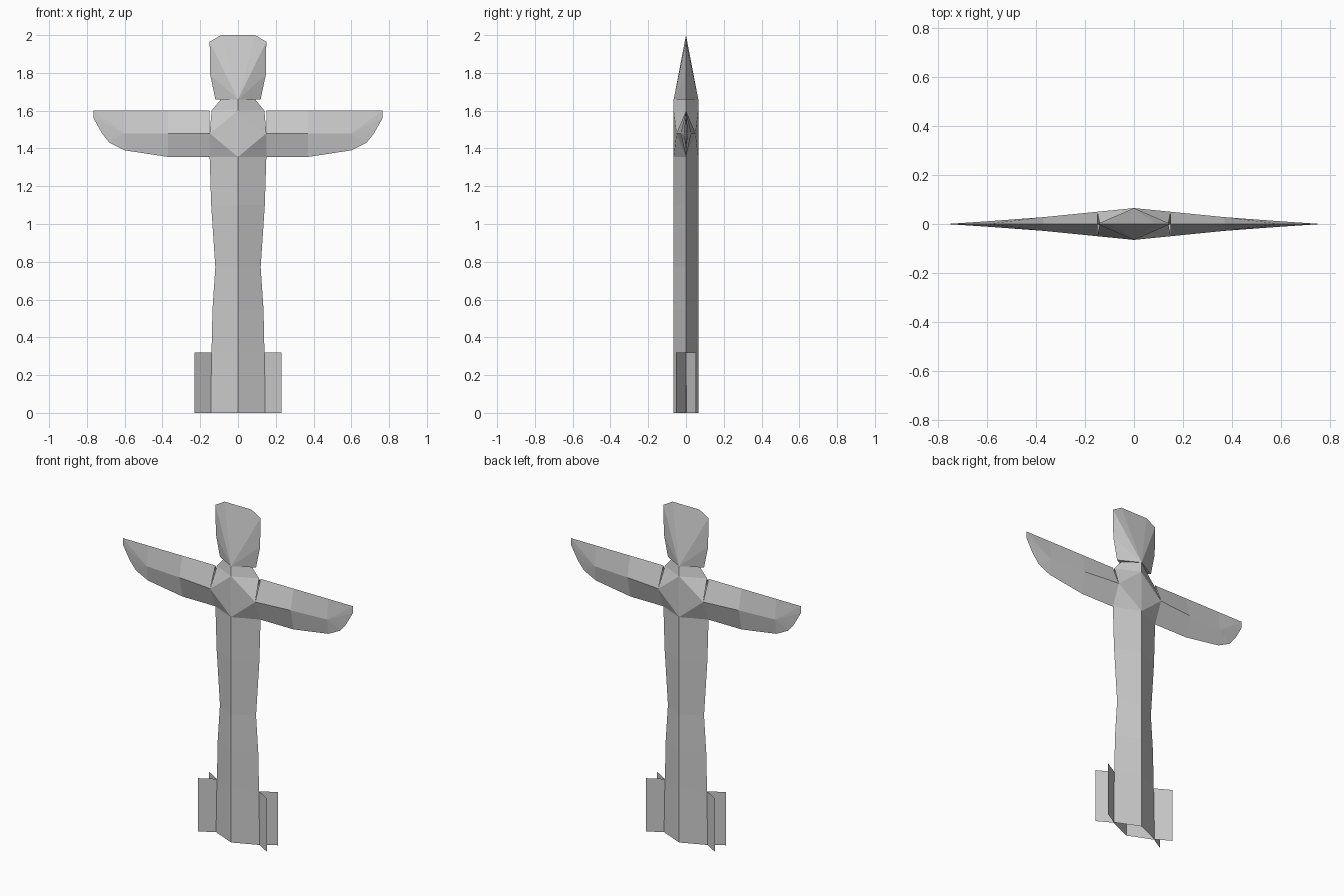
import bpy

if "Cube" in bpy.data.objects:
    bpy.data.objects.remove(bpy.data.objects["Cube"])

D = 0.065  # half depth of the central ridge


def make(name, verts, faces):
    mesh = bpy.data.meshes.new(name)
    mesh.from_pydata(verts, [], faces)
    mesh.update()
    obj = bpy.data.objects.new(name, mesh)
    bpy.context.collection.objects.link(obj)
    return obj


def mirror(obj, x=True, y=True):
    m = obj.modifiers.new("mirror", 'MIRROR')
    m.use_axis = (x, y, False)
    m.merge_threshold = 0.0005
    return obj


# Body: quarter shell between side outline and front ridge, mirrored
outline = [(0.15, 0), (0.14, 0.32), (0.135, 0.55), (0.12, 0.77),
           (0.142, 1.10), (0.15, 1.355), (0.14, 1.60), (0.09, 1.66)]
verts, faces = [], []
for x, z in outline:
    verts += [(x, 0, z), (0, -D, z)]
for i in range(len(outline) - 1):
    a = 2 * i
    if i == 5:  # shoulder panel bulges out to meet the arm ridge
        verts.append((0.15, -0.05, 1.48))
        r = len(verts) - 1
        faces += [(a + 1, a, r), (a + 1, r, a + 3), (r, a + 2, a + 3)]
    else:
        faces.append((a + 1, a, a + 2, a + 3))
mirror(make("body", verts, faces))

# Arms: half-diamond sections running out to a flat rounded tip
sections = [(0.15, 1.355, 0.05), (0.37, 1.355, 0.028), (0.60, 1.39, 0.011)]
verts, faces = [], []
for x, low, depth in sections:
    verts += [(x, 0, low), (x, -depth, 1.48), (x, 0, 1.60)]
for a in (0, 3):
    faces += [(a, a + 3, a + 4, a + 1), (a + 1, a + 4, a + 5, a + 2)]
tip = [(0.60, 1.39), (0.68, 1.43), (0.72, 1.48), (0.765, 1.56), (0.765, 1.60), (0.60, 1.60)]
start = len(verts)
verts += [(x, 0, z) for x, z in tip]
faces += [(7, start + i, start + i + 1) for i in range(len(tip) - 1)]
mirror(make("arms", verts, faces))

# Head: faces fan from the base ridge to a thin upper outline
rim = [(-0.12, 1.66), (-0.147, 1.79), (-0.15, 1.965), (-0.09, 2.0),
       (0.09, 2.0), (0.15, 1.965), (0.147, 1.79), (0.12, 1.66)]
verts = [(0, -D, 1.66)] + [(x, 0, z) for x, z in rim]
faces = [(0, i + 1, i) for i in range(1, len(rim))]
faces.append((0, 1, len(rim)))
mirror(make("head", verts, faces), x=False)

# Tail fins: thin V-shaped pairs on each side of the base
verts = [(0.14, 0, 0), (0.23, -0.052, 0), (0.23, -0.052, 0.32), (0.14, 0, 0.32)]
mirror(make("tail_fins", verts, [(0, 1, 2, 3)]))
